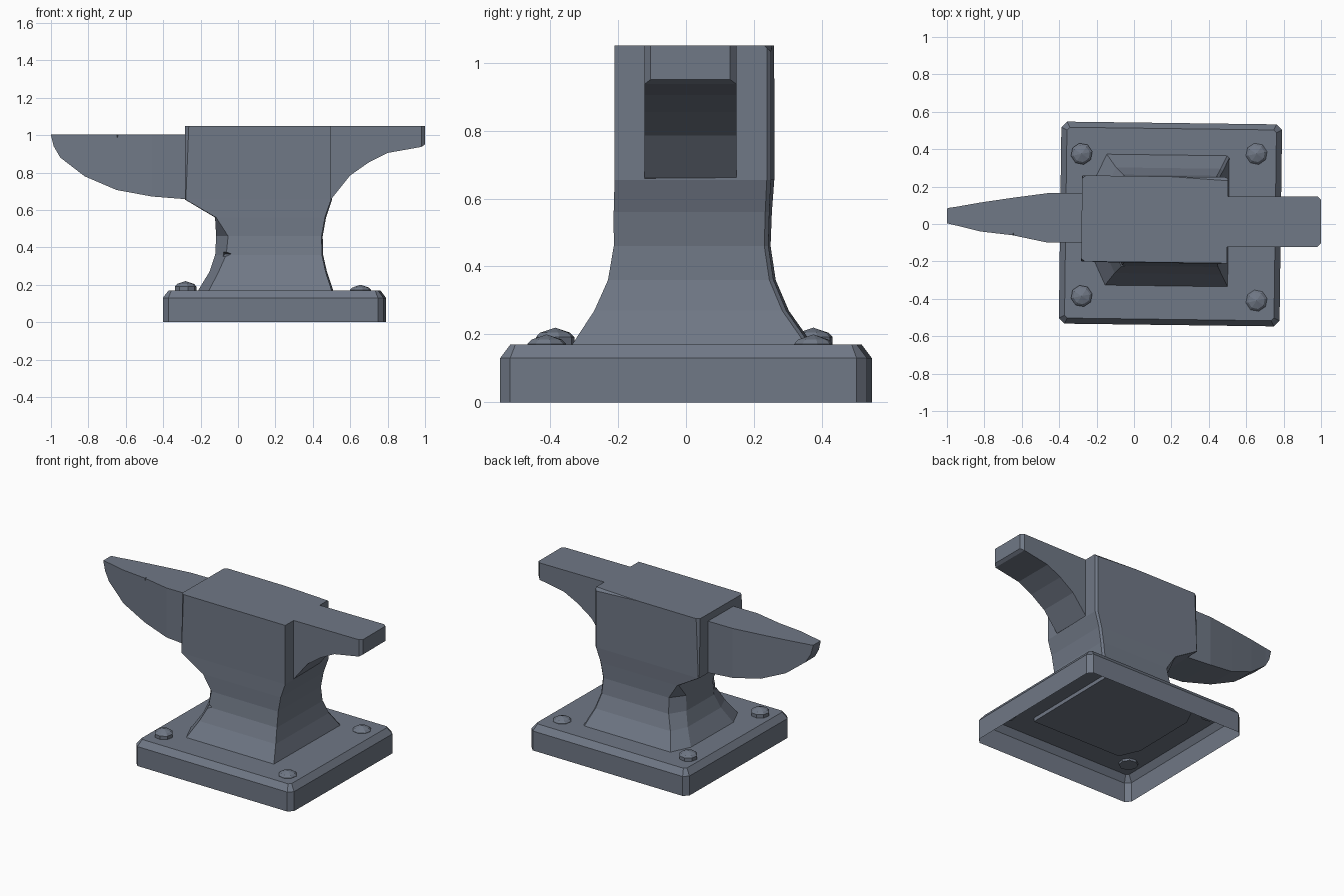
import bpy, bmesh, math
from mathutils import Matrix, Vector

if "Cube" in bpy.data.objects:
    bpy.data.objects.remove(bpy.data.objects["Cube"])

steel = bpy.data.materials.new("slate steel")
steel.diffuse_color = (0.162, 0.188, 0.238, 1)
steel.use_nodes = True
steel.node_tree.nodes["Principled BSDF"].inputs["Base Color"].default_value = steel.diffuse_color
TILT = math.radians(-0.75)   # the whole piece sits slightly askew


def make(name, bm, turn=0.0, pivot=(0, 0, 0)):
    bmesh.ops.recalc_face_normals(bm, faces=bm.faces)
    if turn:
        bmesh.ops.rotate(bm, verts=bm.verts, cent=pivot, matrix=Matrix.Rotation(turn, 3, 'Z'))
    me = bpy.data.meshes.new(name)
    bm.to_mesh(me)
    bm.free()
    me.materials.append(steel)
    ob = bpy.data.objects.new(name, me)
    bpy.context.collection.objects.link(ob)
    return ob


def loft(sections, cap_start=True, cap_end=True):
    """Skin a list of equally sized closed point rings."""
    bm = bmesh.new()
    rings = [[bm.verts.new(p) for p in s] for s in sections]
    n = len(rings[0])
    for a, b in zip(rings, rings[1:]):
        for i in range(n):
            j = (i + 1) % n
            bm.faces.new((a[i], a[j], b[j], b[i]))
    if cap_start:
        bm.faces.new(rings[0])
    if cap_end:
        bm.faces.new(rings[-1])
    return bm


def chip(ob, points):
    """Knock a small convex wedge out of an object."""
    bm = bmesh.new()
    for p in points:
        bm.verts.new(p)
    bmesh.ops.convex_hull(bm, input=bm.verts)
    cutter = make("chip_cutter", bm)
    cutter.hide_render = True
    mod = ob.modifiers.new("chip", 'BOOLEAN')
    mod.operation, mod.solver, mod.object = 'DIFFERENCE', 'EXACT', cutter
    bpy.context.view_layer.update()
    ev = ob.evaluated_get(bpy.context.evaluated_depsgraph_get())
    me = bpy.data.meshes.new_from_object(ev)
    ob.modifiers.clear()
    ob.data = me
    bpy.data.objects.remove(cutter)


def octagon(x0, x1, y0, y1, c, z):
    return [(x0 + c, y0, z), (x1 - c, y0, z), (x1, y0 + c, z), (x1, y1 - c, z),
            (x1 - c, y1, z), (x0 + c, y1, z), (x0, y1 - c, z), (x0, y0 + c, z)]


# base plate: chamfered shell, open underneath
make("base_plate", loft([octagon(-.395, .785, -.54, .54, .03, 0),
                         octagon(-.395, .785, -.54, .54, .03, .13),
                         octagon(-.365, .755, -.51, .51, .015, .17)], cap_start=False),
     TILT, (.195, 0, 0))

# bolts
for i, (x, y, top) in enumerate([(-.28, .375, .22), (.655, .375, .20),
                                 (-.28, -.385, .22), (.655, -.41, .20)]):
    def ring(r, z):
        return [(x + r * math.cos(k * math.pi / 4 + .2), y + r * math.sin(k * math.pi / 4 + .2), z)
                for k in range(8)]
    bm = loft([ring(.058, .155), ring(.058, top - .028), ring(.045, top - .015)], cap_end=False)
    bm.verts.ensure_lookup_table()
    apex = bm.verts.new((x, y, top))
    last = bm.verts[16:24]
    for k in range(8):
        bm.faces.new((last[k], last[(k + 1) % 8], apex))
    make(f"bolt_{i + 1}", bm, 0)

# body: foot, waist and block; columns are z, x0, x1, y0, y1, corner cut x, corner cut y
levels = [(.145, -.21, .505, -.33, .37, .06, .13), (.17, -.21, .505, -.33, .37, .06, .13),
          (.27, -.15, .472, -.265, .30, .05, .11), (.36, -.12, .452, -.225, .262, .06, .10),
          (.46, -.115, .45, -.208, .247, .065, .09), (.56, -.12, .468, -.208, .25, .006, .008),
          (.655, -.28, .50, -.205, .255, .004, .004), (1.05, -.28, .50, -.205, .255, .02, .015)]
body = make("body", loft([[(x1, y0, z), (x1, y1 - .012, z), (x1 - .012, y1, z), (x0 + cx, y1, z),
                           (x0, y1 - cy, z), (x0, y0 + cy, z), (x0 + cx, y0, z)]
                          for z, x0, x1, y0, y1, cx, cy in levels]), TILT, (.1, .02, 0))
chip(body, [(.0, .262, 1.055), (.52, .225, 1.055), (.52, .28, 1.055), (.52, .28, 1.0), (0, .28, 1.055)])
chip(body, [(-.10, -.27, .405), (-.10, -.27, .325), (-.005, -.27, .365), (-.07, -.17, .365)])

# horn: x, underside z, front y, back y
horn_sections = [(-.27, .657, -.10, .165), (-.46, .672, -.10, .165), (-.65, .707, -.06, .14),
                 (-.82, .78, -.04, .115), (-.95, .88, -.008, .092), (-.985, .94, .0, .087),
                 (-1.0, .998, .004, .083)]
horn = make("horn", loft([[(x, a, 1.003), (x, b, 1.003), (x, b, z), (x, a, z)]
                          for x, z, a, b in horn_sections]))
chip(horn, [(-.662, -.1, 1.01), (-.628, -.1, 1.01), (-.645, -.1, .94), (-.645, -.04, 1.01)])

# heel: x, underside z, side inset
heel_sections = [(.48, .655, 0), (.50, .66, 0), (.60, .785, 0), (.70, .855, 0), (.80, .905, 0),
                 (.98, .937, 0), (1.0, .945, .018)]
make("heel", loft([[(x, -.122 + s, 1.05), (x, .148 - s, 1.05), (x, .148 - s, z + s * .3),
                    (x, -.122 + s, z + s * .3)] for x, z, s in heel_sections]))
